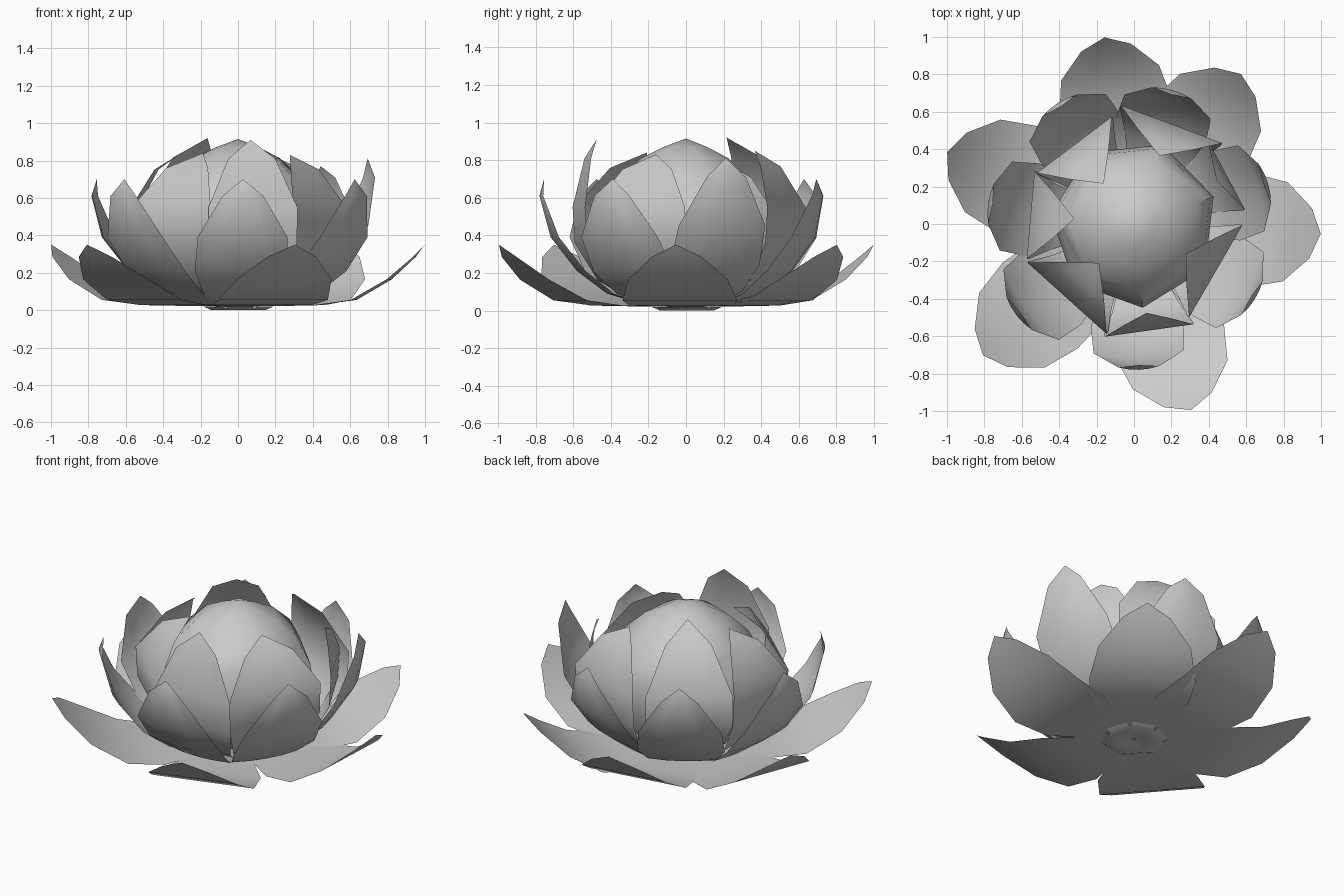
import bpy, bmesh, math
from mathutils import Matrix, Vector

cube = bpy.data.objects.get("Cube")
if cube:
    bpy.data.objects.remove(cube)

grey = bpy.data.materials.new("soft_grey")
grey.use_nodes = True
COLOUR = (0.6, 0.6, 0.6, 1)
grey.diffuse_color = COLOUR
grey.node_tree.nodes["Principled BSDF"].inputs["Base Color"].default_value = COLOUR


def finish(name, bm):
    bmesh.ops.remove_doubles(bm, verts=bm.verts, dist=0.001)
    mesh = bpy.data.meshes.new(name)
    bm.to_mesh(mesh)
    bm.free()
    mesh.materials.append(grey)
    obj = bpy.data.objects.new(name, mesh)
    bpy.context.collection.objects.link(obj)
    bpy.ops.object.select_all(action='DESELECT')
    obj.select_set(True)
    bpy.context.view_layer.objects.active = obj
    bpy.ops.object.shade_smooth_by_angle(angle=math.radians(40))


def petal(name, angle, rows, cup):
    """Single-sheet petal: rows of (radius, height, half width), edges cupped inward."""
    bm = bmesh.new()
    turn = Matrix.Rotation(math.radians(angle), 3, 'Z')
    grid = []
    for r, z, w in rows:
        grid.append([bm.verts.new(turn @ Vector((r - cup * t * t * w, t * w, z)))
                     for t in (-1, -0.5, 0, 0.5, 1)])
    for low, high in zip(grid, grid[1:]):
        for i in range(4):
            bm.faces.new((low[i], low[i + 1], high[i + 1], high[i]))
    finish(name, bm)


# Outer ring: low, wide-open petals (angle, reach)
outer = [(0.02, 0.02, 0.03), (0.2, 0.022, 0.15), (0.42, 0.027, 0.28), (0.62, 0.055, 0.305),
         (0.81, 0.165, 0.265), (0.945, 0.285, 0.135), (1.0, 0.35, 0.0)]
for i, (a, reach) in enumerate([(-3, 1), (54.5, 0.985), (99, 1.01), (159, 1.07), (221, 1.07), (287, 1.04)]):
    petal(f"outer_petal_{i + 1}", a, [(r * reach, z, w) for r, z, w in outer], 0.0)

# Middle ring: gently cupped upright petals (angle, reach, height)
middle = [(0.02, 0.015, 0.03), (0.22, 0.03, 0.12), (0.42, 0.09, 0.2), (0.58, 0.21, 0.25),
          (0.72, 0.39, 0.24), (0.78, 0.61, 0.11), (0.755, 0.7, 0.0)]
for i, (a, reach, tall) in enumerate([(17, 0.96, 1.16), (74, 0.955, 1), (122, 0.98, 1), (172, 1.01, 1),
                                      (218, 1.02, 1), (272, 1, 1), (328, 0.975, 1)]):
    petal(f"middle_petal_{i + 1}", a, [(r * reach, z * tall, w) for r, z, w in middle], 0.15)

# Inner ring: petals folding over the bud (angle, shoulder radius, half width, tip radius, tip height)
inner = [(0.04, 0.015, 0.1), (0.43, 0.04, 0.42), (0.78, 0.16, 0.75), (0.98, 0.36, 1.0), (1.0, 0.55, 1.0)]
for i, (a, wide_r, half, tip_r, tip_z) in enumerate([
        (28, 0.56, 0.21, 0.5, 0.77), (69.5, 0.57, 0.29, 0.39, 0.85), (127, 0.53, 0.25, 0.27, 0.92),
        (175, 0.555, 0.235, 0.32, 0.83), (228, 0.535, 0.285, 0.28, 0.84), (278, 0.575, 0.24, 0.48, 0.91),
        (330, 0.505, 0.285, 0.32, 0.83)]):
    rows = [(r * wide_r, z, w * half) for r, z, w in inner]
    rows.append(((tip_r + wide_r) / 2, 0.28 * 0.55 + 0.72 * tip_z, half * 0.53))
    rows.append((tip_r, tip_z, 0.0))
    petal(f"inner_petal_{i + 1}", a, rows, 0.0)

# Closed bud: seven-sided dome with a pointed crown
SIDES = 7
profile = [(0.0, 0.915), (0.12, 0.87), (0.24, 0.81), (0.36, 0.7), (0.43, 0.57), (0.45, 0.44),
           (0.41, 0.26), (0.3, 0.1), (0.0, 0.03)]
bm = bmesh.new()
rings = []
for r, z in profile:
    rings.append([bm.verts.new((r * math.cos(a), r * math.sin(a), z))
                  for a in (math.radians(-84) + math.tau * i / SIDES for i in range(SIDES))])
for high, low in zip(rings, rings[1:]):
    for i in range(SIDES):
        j = (i + 1) % SIDES
        bm.faces.new((low[i], low[j], high[j], high[i]))
finish("bud", bm)
bpy.context.object.data.shade_smooth()

# Small ring of sepals under the flower
sepal = [(0.01, 0.018, 0.005), (0.08, 0.006, 0.04), (0.13, 0.0, 0.07), (0.18, 0.02, 0.07)]
for i in range(7):
    petal(f"sepal_{i + 1}", 17 + 360 * i / 7, sepal, 0.0)
